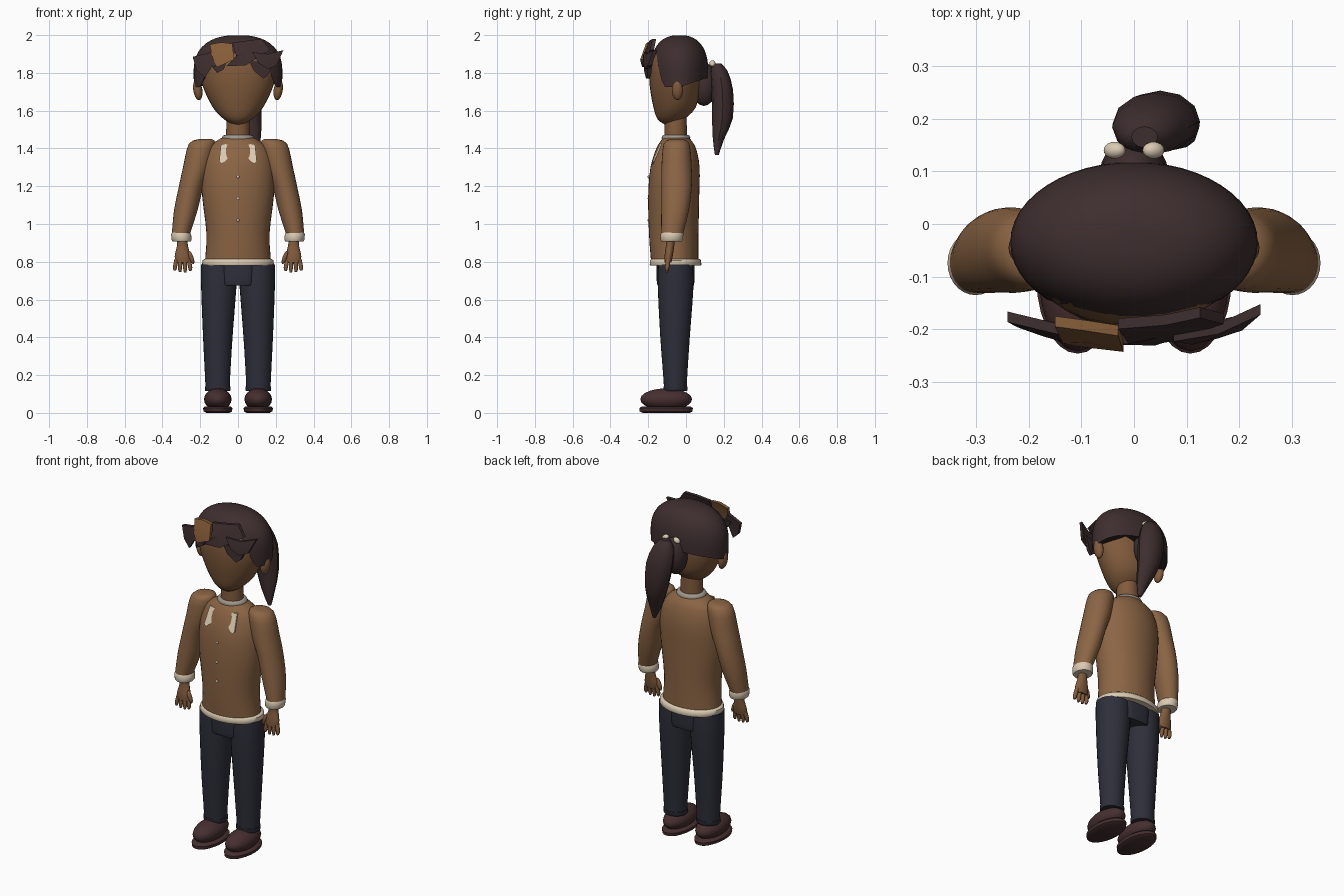
import bpy, bmesh, math
from mathutils import Vector, Matrix

cube = bpy.data.objects.get("Cube")
if cube:
    bpy.data.objects.remove(cube, do_unlink=True)


def material(name, rgb):
    m = bpy.data.materials.new(name)
    m.use_nodes = True
    m.diffuse_color = (*rgb, 1)
    bsdf = m.node_tree.nodes["Principled BSDF"]
    bsdf.inputs["Base Color"].default_value = (*rgb, 1)
    bsdf.inputs["Roughness"].default_value = 0.8
    return m


SKIN = material("skin brown", (0.22, 0.105, 0.045))
KNIT = material("sweater brown", (0.26, 0.13, 0.058))
HAIR = material("dark hair", (0.048, 0.027, 0.028))
STREAK = material("hair streak", (0.24, 0.11, 0.04))
CREAM = material("cream trim", (0.70, 0.59, 0.44))
GREY = material("grey collar", (0.35, 0.31, 0.26))
DENIM = material("dark trousers", (0.027, 0.028, 0.042))
SHOE = material("shoe maroon", (0.062, 0.028, 0.029))


def finish(name, bm, mat, angle=50):
    bmesh.ops.recalc_face_normals(bm, faces=bm.faces)
    me = bpy.data.meshes.new(name)
    bm.to_mesh(me)
    bm.free()
    me.materials.append(mat)
    ob = bpy.data.objects.new(name, me)
    bpy.context.collection.objects.link(ob)
    bpy.ops.object.select_all(action="DESELECT")
    ob.select_set(True)
    bpy.context.view_layer.objects.active = ob
    bpy.ops.object.shade_smooth_by_angle(angle=math.radians(angle))
    return ob


def skin_rings(name, rings, mat, caps=True, angle=50):
    """Bridge a list of equal point rings into one surface."""
    bm = bmesh.new()
    rows = [[bm.verts.new(p) for p in ring] for ring in rings]
    n = len(rows[0])
    for a, b in zip(rows, rows[1:]):
        for i in range(n):
            j = (i + 1) % n
            bm.faces.new((a[i], a[j], b[j], b[i]))
    if caps:
        bm.faces.new(rows[0])
        bm.faces.new(rows[-1])
    return finish(name, bm, mat, angle)


def spline(stations, steps):
    """Catmull-Rom interpolation between stations."""
    pts = [Vector(s) for s in stations]
    out = []
    for i in range(len(pts) - 1):
        p0, p1, p2, p3 = (pts[max(i - 1, 0)], pts[i], pts[i + 1],
                          pts[min(i + 2, len(pts) - 1)])
        for k in range(steps):
            t = k / steps
            out.append(p1 + (p2 - p0) * (t / 2)
                       + (2 * p0 - 5 * p1 + 4 * p2 - p3) * (t * t / 2)
                       + (3 * p1 - p0 - 3 * p2 + p3) * (t ** 3 / 2))
    return out + [pts[-1]]


def loft(name, stations, mat, side=1, steps=3, n=28, power=1.0, angle=50):
    """Horizontal oval sections: z, centre x, centre y, radius x, radius y."""
    rings = []
    for z, cx, cy, rx, ry in spline(stations, steps):
        ring = []
        for i in range(n):
            c, s = math.cos(math.tau * i / n), math.sin(math.tau * i / n)
            ring.append((side * (cx + rx * math.copysign(abs(c) ** power, c)),
                         cy + ry * math.copysign(abs(s) ** power, s), z))
        rings.append(ring)
    return skin_rings(name, rings, mat, angle=angle)


def ball(name, centre, radii, mat, tilt=0, segs=20):
    bm = bmesh.new()
    m = (Matrix.Translation(centre) @ Matrix.Rotation(tilt, 4, "Y")
         @ Matrix.Diagonal((*radii, 1)))
    bmesh.ops.create_uvsphere(bm, u_segments=segs, v_segments=segs // 2, radius=1, matrix=m)
    return finish(name, bm, mat)


def plate(name, outline, depth, thick, mat):
    """Thin shell over an x/z outline, with depth giving its front y."""
    bm = bmesh.new()
    pts = [Vector(p) for p in outline]
    mid = sum(pts, Vector((0, 0))) / len(pts)
    n = len(pts)
    front, back = [[bm.verts.new((p.x, depth(p.x, p.y) + d, p.y)) for p in pts + [mid]]
                   for d in (0, thick)]
    for i in range(n):
        j = (i + 1) % n
        bm.faces.new((front[i], front[j], front[n]))
        bm.faces.new((back[j], back[i], back[n]))
        bm.faces.new((front[j], front[i], back[i], back[j]))
    return finish(name, bm, mat, 35)


# Head and neck
loft("head", [(1.525, 0, -.09, .02, .02), (1.555, 0, -.08, .075, .07),
              (1.62, 0, -.06, .135, .113), (1.74, 0, -.058, .19, .135),
              (1.85, 0, -.06, .205, .132), (1.92, 0, -.055, .18, .11),
              (1.97, 0, -.045, .1, .06)], SKIN)
loft("neck", [(1.44, 0, -.055, .065, .06), (1.6, 0, -.055, .058, .058)], SKIN)

# Hair cap: high at the forehead, low over the sides and back
def cap_ring(t, n=48):
    ring = []
    for i in range(n):
        a = math.tau * i / n
        fore = max(0, min(1, (-math.sin(a) - .5) / .4))
        nape = max(0, math.sin(a))
        low = 1.725 + .175 * fore * fore * (3 - 2 * fore) + .05 * nape
        z = low + (1.999 - low) * math.sin(t * math.pi / 2)
        h = (z - 1.8) / .2
        r = (1 - abs(h) ** 2.5) ** .42 if h > 0 else 1 - .1 * h * h
        ring.append((.235 * r * math.cos(a), -.035 + .153 * r * math.sin(a), z))
    return ring


skin_rings("hair_cap", [cap_ring(k / 14 * .995) for k in range(15)], HAIR)

# Fringe locks
def fringe_y(x, z):
    return -.24 + .9 * x * x + max(0, z - 1.88) * .4


for name, outline, lift, mat in [
    ("fringe_outer_right", [(-.24, 1.885), (-.14, 1.91), (-.105, 1.84), (-.14, 1.83),
                            (-.175, 1.775), (-.22, 1.815)], 0, HAIR),
    ("fringe_streak", [(-.15, 1.95), (-.09, 1.962), (-.03, 1.955), (-.02, 1.87),
                       (-.11, 1.83), (-.135, 1.88)], -.003, STREAK),
    ("fringe_middle", [(-.03, 1.96), (.06, 1.972), (.125, 1.98), (.17, 1.92),
                       (.04, 1.84), (-.06, 1.835), (-.01, 1.89)], .008, HAIR),
    ("fringe_outer_left", [(.075, 1.91), (.16, 1.9), (.24, 1.92), (.205, 1.84),
                           (.16, 1.82), (.11, 1.85)], 0, HAIR),
    ("fringe_low_left", [(.06, 1.86), (.19, 1.86), (.16, 1.79), (.135, 1.77),
                         (.085, 1.81)], .012, HAIR),
    ("fringe_low_right", [(-.17, 1.87), (-.06, 1.86), (-.075, 1.82), (-.11, 1.8)], .012, HAIR),
]:
    plate(name, outline, lambda x, z: fringe_y(x, z) + lift, .02, mat)

# Ponytail and its ties
ball("ponytail_base", (0, .095, 1.74), (.065, .068, .115), HAIR)
loft("ponytail", [(1.85, .02, .165, .025, .02), (1.81, .025, .175, .06, .045),
                  (1.71, .04, .192, .08, .057), (1.56, .06, .193, .065, .055),
                  (1.45, .08, .172, .04, .03), (1.365, .095, .163, .01, .01)],
     HAIR, n=12, steps=2, angle=35)

# Sweater body, trims and collar
loft("sweater_body", [(.8, 0, -.06, .175, .125), (.95, 0, -.065, .167, .131),
                      (1.15, 0, -.065, .19, .135), (1.3, 0, -.058, .19, .13),
                      (1.4, 0, -.052, .16, .105), (1.445, 0, -.052, .105, .078),
                      (1.46, 0, -.053, .075, .065)], KNIT, n=36)
loft("sweater_hem", [(.779, 0, -.055, .185, .134), (.785, 0, -.055, .19, .137),
                     (.808, 0, -.056, .188, .135), (.816, 0, -.057, .176, .127)],
     CREAM, steps=1, n=36)
loft("collar_ring", [(1.448, 0, -.053, .083, .074), (1.456, 0, -.053, .086, .076),
                     (1.468, 0, -.053, .08, .07), (1.472, 0, -.053, .068, .064)],
     GREY, steps=1, n=32)
for i in range(3):
    ball(f"button_{i}", (0, -.197, 1.02 + .115 * i), (.008, .006, .008), CREAM, segs=10)

# Seat of the trousers
loft("trouser_seat", [(.675, 0, -.055, .088, .096), (.7, 0, -.055, .092, .1),
                      (.79, 0, -.055, .095, .1)], DENIM, power=.5, steps=2)

# Mirrored parts
for side, tag in ((1, "left"), (-1, "right")):
    ball(f"ear_{tag}", (side * .213, -.045, 1.71), (.024, .03, .055), SKIN, side * .15)
    ball(f"hair_tie_{tag}", (side * .037, .14, 1.85), (.022, .016, .015), CREAM, side * .5)
    plate(f"collar_flap_{tag}",
          [(side * x, z) for x, z in ((.043, 1.42), (.09, 1.425), (.1, 1.33), (.085, 1.318), (.056, 1.345))],
          lambda x, z: -.19 + max(0, z - 1.3) * .42, .009, CREAM)
    loft(f"sleeve_{tag}", [(1.45, .17, -.05, .03, .03), (1.425, .19, -.05, .07, .068),
                           (1.3, .218, -.05, .073, .08), (1.19, .25, -.05, .065, .08),
                           (1.07, .277, -.058, .062, .073), (.95, .302, -.073, .048, .058)],
         KNIT, side)
    loft(f"cuff_{tag}", [(.908, .298, -.076, .048, .054), (.915, .298, -.076, .053, .058),
                         (.945, .301, -.074, .053, .061), (.957, .302, -.073, .046, .056)],
         CREAM, side, steps=1)

    # Hand with a palm, four fingers and an inward thumb
    loft(f"palm_{tag}", [(.92, .295, -.082, .026, .024), (.88, .294, -.085, .03, .022),
                         (.83, .293, -.092, .042, .022), (.795, .293, -.096, .038, .018)],
         SKIN, side, n=16)
    for k in range(4):
        x = .262 + .021 * k
        lean = .006 * (k - 1.5)
        tip = .74 + .008 * abs(k - 1.4)
        loft(f"finger_{k}_{tag}", [(.815, x, -.094, .011, .013), (.77, x + lean, -.1, .011, .012),
                                   (tip, x + lean, -.102, .006, .007)], SKIN, side, n=10)
    ball(f"thumb_{tag}", (side * .248, -.1, .823), (.012, .014, .038), SKIN, side * .35, 12)

    # Leg, turn-up and shoe
    loft(f"trouser_leg_{tag}", [(.785, .1, -.055, .097, .092), (.66, .102, -.055, .093, .094),
                                (.4, .107, -.058, .078, .078), (.2, .108, -.057, .067, .064),
                                (.125, .108, -.056, .064, .06)], DENIM, side)
    loft(f"trouser_turnup_{tag}", [(.115, .108, -.056, .064, .059), (.12, .108, -.056, .068, .063),
                                   (.14, .108, -.056, .068, .063)], DENIM, side, steps=1)
    ball(f"shoe_{tag}", (side * .107, -.105, .072), (.073, .137, .058), SHOE)
    loft(f"shoe_sole_{tag}", [(0, .107, -.105, .06, .125), (.008, .107, -.105, .075, .14),
                              (.025, .107, -.105, .078, .141), (.034, .107, -.105, .068, .13)],
         SHOE, side, steps=1)
